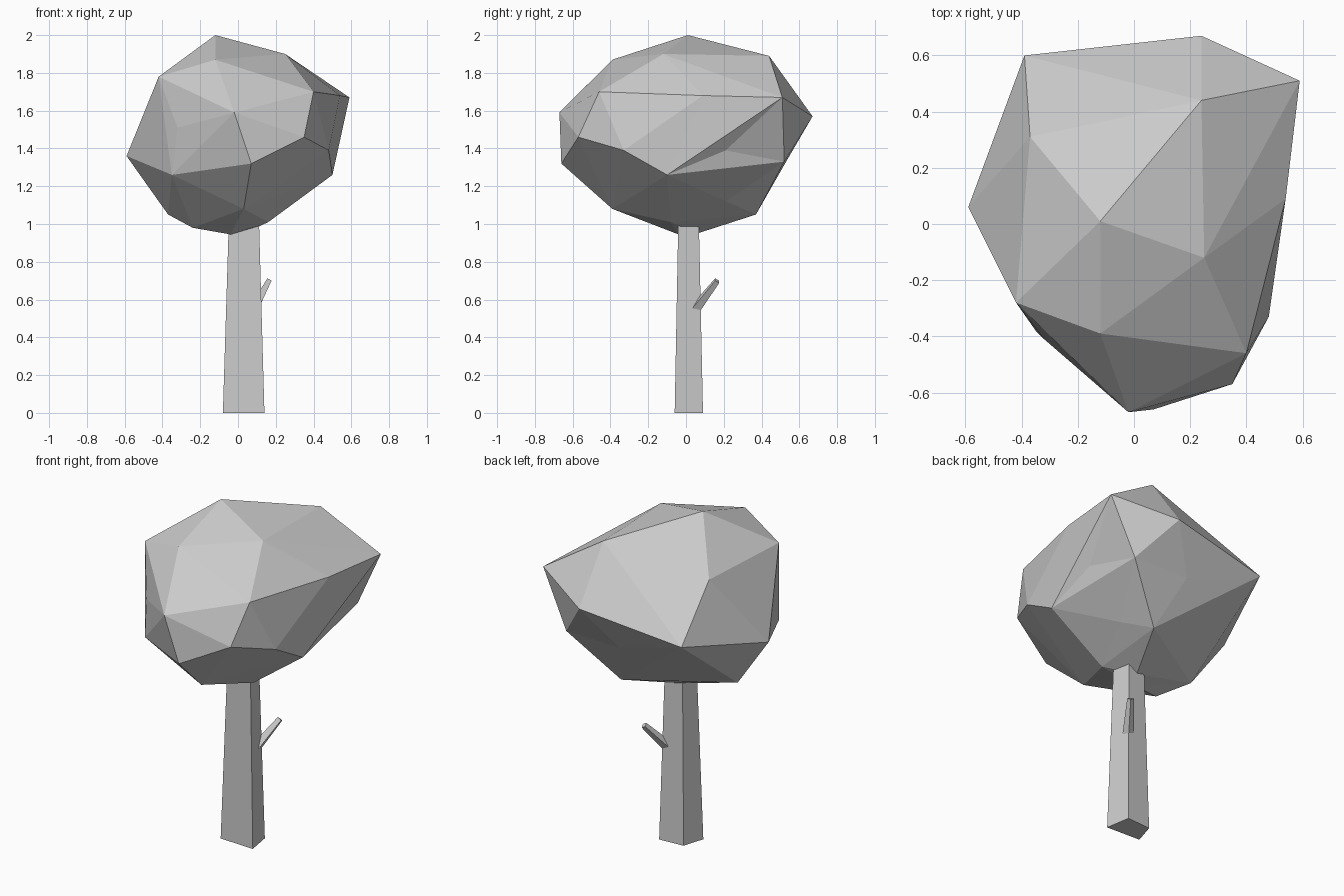
import bpy, bmesh
from mathutils import Vector

if "Cube" in bpy.data.objects:
    bpy.data.objects.remove(bpy.data.objects["Cube"])


def make_object(name, bm):
    bmesh.ops.recalc_face_normals(bm, faces=bm.faces)
    mesh = bpy.data.meshes.new(name)
    bm.to_mesh(mesh)
    bm.free()
    obj = bpy.data.objects.new(name, mesh)
    bpy.context.collection.objects.link(obj)
    return obj


# Crown: faceted skin stretched over its corner points
corners = [
    (-.12, .01, 2.0), (.25, -.12, 1.9), (.24, .44, 1.89), (-.12, -.39, 1.87),
    (-.42, -.28, 1.78), (-.37, .31, 1.77),
    (-.02, -.67, 1.59), (.40, -.46, 1.70), (.54, .09, 1.68), (.59, .51, 1.67),
    (.24, .67, 1.57), (-.39, .60, 1.48), (-.59, .06, 1.36), (-.32, -.41, 1.51),
    (-.35, -.38, 1.26), (.07, -.66, 1.32), (.35, -.57, 1.46), (.48, -.33, 1.39),
    (.50, -.10, 1.26), (.49, .21, 1.39), (.43, .52, 1.33), (.07, .53, 1.33),
    (.17, .37, 1.05), (.27, .21, 1.12), (-.37, .04, 1.05), (-.24, -.10, .98),
    (.03, -.39, 1.08), (.16, -.08, 1.01), (-.04, -.04, .945), (.03, .06, .95),
]
centre = Vector((0, 0, 1.45))
bm = bmesh.new()
home = {}
for c in corners:
    d = Vector(c) - centre
    # even out the radius while skinning so shallow dents keep their corners
    v = bm.verts.new(centre + d * d.length ** -0.35)
    home[v] = Vector(c)
bmesh.ops.convex_hull(bm, input=list(bm.verts))
for v in bm.verts:
    v.co = home[v]
make_object("crown", bm)


def tapered_post(name, bottom, top):
    bm = bmesh.new()
    low = [bm.verts.new(p) for p in bottom]
    high = [bm.verts.new(p) for p in top]
    bm.faces.new(low)
    bm.faces.new(high)
    n = len(low)
    for i in range(n):
        j = (i + 1) % n
        bm.faces.new((low[i], low[j], high[j], high[i]))
    return make_object(name, bm)


# Trunk: four-sided and tapered
foot = [(-.08, -.05), (.14, -.06), (.115, .09), (-.04, .08)]
tapered_post("trunk", [(x, y, 0) for x, y in foot],
             [(.035 + .73 * (x - .035), .01 + .73 * (y - .01), 1.0) for x, y in foot])

# Branch stub: thin four-sided taper leaving the back right of the trunk
start, end = Vector((.08, .045, .545)), Vector((.163, .165, .70))
axis = (end - start).normalized()
side = axis.cross(Vector((0, 0, 1))).normalized()
up = side.cross(axis)


def ring(c, r):
    return [c + side * r * a + up * r * b for a, b in ((1, 0), (0, 1), (-1, 0), (0, -1))]


tapered_post("branch", ring(start, .032), ring(end, .018))
